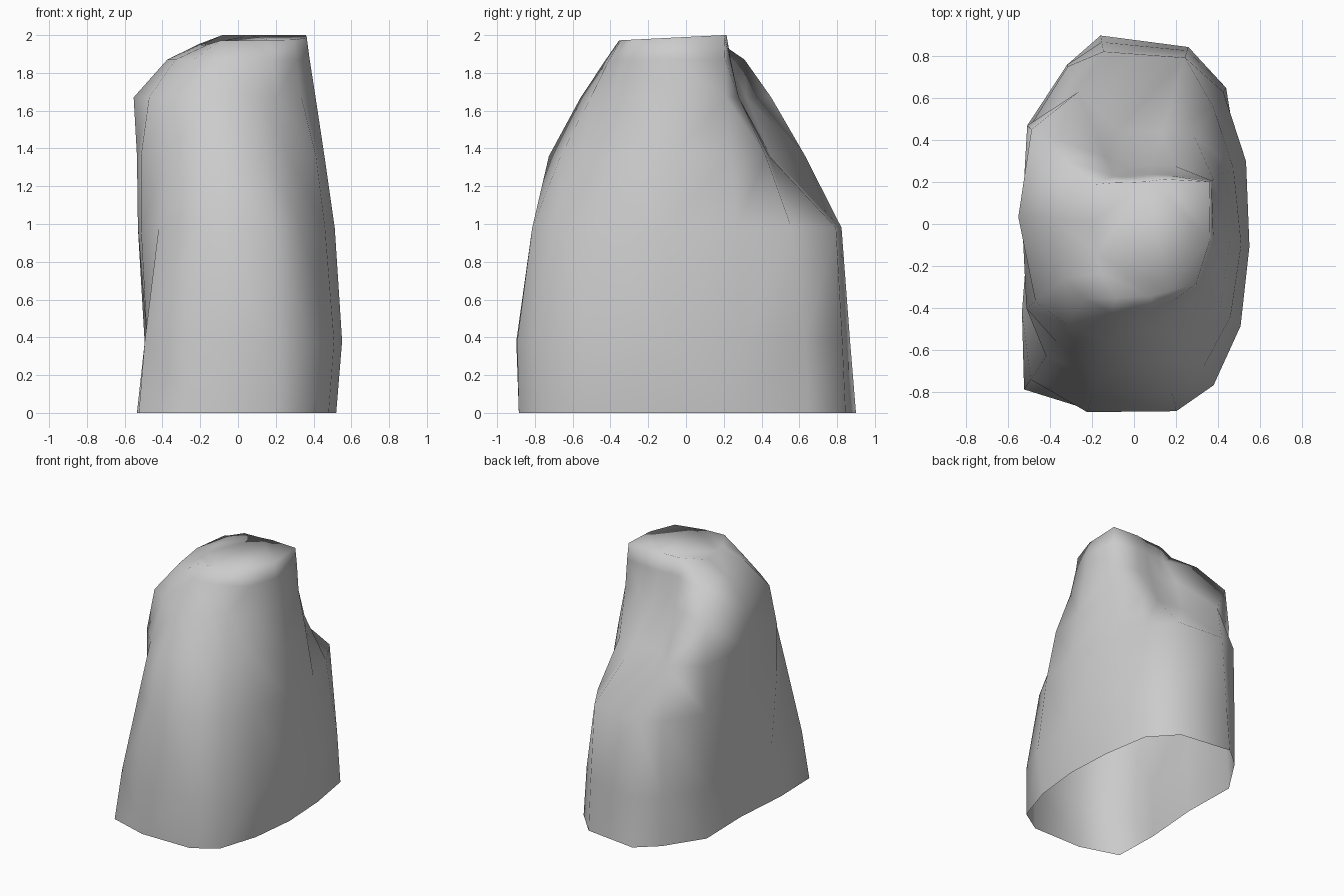
import bpy, bmesh

# Footprint of the boulder, counter-clockwise from the right side
BASE = [(.52, -.10), (.50, .28), (.44, .65), (.26, .845), (-.16, .90), (-.32, .76), (-.51, .47),
        (-.50, .03), (-.535, -.42), (-.525, -.79), (-.22, -.885), (.20, -.885), (.38, -.77), (.48, -.46)]

# Height of each ring and how far each footprint point is pulled in or out there
RINGS = [
    (0.00, [1] * 14),
    (0.38, [1.06, 1.07, .97, .98, .965, 1.0, .97, .96, .90, .94, 1.015, 1.01, 1.0, 1.06]),
    (0.98, [.985, .95, .86, .94, .915, .99, .98, 1.06, .96, .80, .92, .92, .88, .96]),
    (1.36, [.88, .85, .65, .52, .50, .83, 1.0, 1.07, .96, .71, .82, .75, .70, .86]),
    (1.67, [.79, .76, .43, .33, .31, .42, .96, 1.105, .88, .61, .63, .57, .54, .70]),
    (1.87, [.73, .74, .36, .28, .25, .30, .66, .75, .62, .45, .48, .46, .48, .64]),
    (1.99, [.70, .72, .33, .24, .22, .26, .40, .40, .33, .30, .40, .39, .42, .62]),
]

bm = bmesh.new()
loops = []
for i, (z, scales) in enumerate(RINGS):
    loop = []
    for (x, y), s in zip(BASE, scales):
        px, py = x * s, y * s
        # crown leans to the front and drops off on the left
        drop = .05 * py - .4 * max(0, -.09 - px) if i == len(RINGS) - 1 else 0
        loop.append(bm.verts.new((px, py, z + drop)))
    loops.append(loop)

# Walls (the underside stays open)
n = len(BASE)
for lo, hi in zip(loops, loops[1:]):
    for k in range(n):
        j = (k + 1) % n
        bm.faces.new((lo[k], lo[j], hi[j], hi[k]))

# Crown
bm.faces.new(loops[-1])
bmesh.ops.triangulate(bm, faces=bm.faces[:])

# Smooth shading everywhere
for f in bm.faces:
    f.smooth = True

mesh = bpy.data.meshes.new("boulder")
bm.to_mesh(mesh)
bm.free()
boulder = bpy.data.objects.new("boulder", mesh)
bpy.context.collection.objects.link(boulder)
